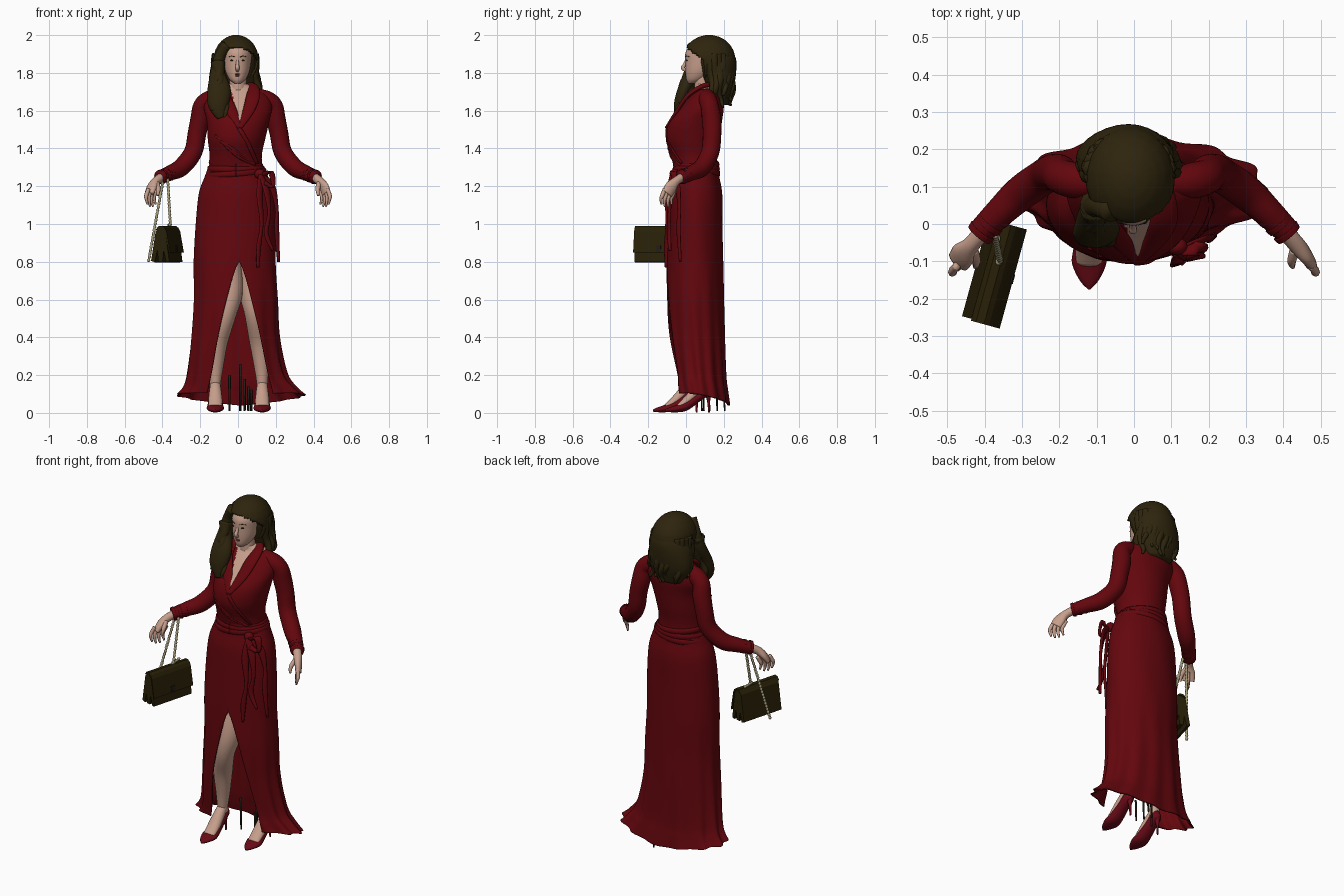
import bpy, bmesh, math, random
from mathutils import Vector, Matrix

random.seed(4)
cube = bpy.data.objects.get("Cube")
if cube:
    bpy.data.objects.remove(cube)


def material(name, r, g, b):
    m = bpy.data.materials.new(name)
    m.use_nodes = True
    m.diffuse_color = (r, g, b, 1)
    m.node_tree.nodes["Principled BSDF"].inputs["Base Color"].default_value = (r, g, b, 1)
    return m


RED = material("dress red", .125, .002, .004)
SKIN = material("skin", .57, .345, .26)
HAIR = material("dark brown hair", .027, .018, .004)
BAG = material("bag leather", .021, .014, .002)
GOLD = material("chain gold", .4, .35, .2)
SHOE = material("shoe red", .14, .003, .008)
LIP = material("lip red", .22, .04, .04)
DARK = material("dark trim", .015, .011, .007)


def add_object(name, verts, faces, mats, smooth=True):
    me = bpy.data.meshes.new(name)
    me.from_pydata(verts, [], faces)
    for m in mats:
        me.materials.append(m)
    bm = bmesh.new()
    bm.from_mesh(me)
    bmesh.ops.remove_doubles(bm, verts=bm.verts, dist=.00002)
    bmesh.ops.recalc_face_normals(bm, faces=bm.faces)
    bm.to_mesh(me)
    bm.free()
    if smooth:
        me.shade_smooth()
    ob = bpy.data.objects.new(name, me)
    bpy.context.collection.objects.link(ob)
    return ob


def spline(pts, steps):
    """Catmull-Rom through tuples of any length."""
    out = []
    for i in range(len(pts) - 1):
        quad = list(zip(pts[max(i - 1, 0)], pts[i], pts[i + 1], pts[min(i + 2, len(pts) - 1)]))
        for k in range(steps):
            t = k / steps
            out.append([b + .5 * t * (c - a + t * (2 * a - 5 * b + 4 * c - d + t * (3 * (b - c) + d - a)))
                        for a, b, c, d in quad])
    return out + [list(pts[-1])]


def grid(name, rows, mats, wrap=True, caps=True):
    n = len(rows[0])
    faces = [(i * n + j, i * n + (j + 1) % n, (i + 1) * n + (j + 1) % n, (i + 1) * n + j)
             for i in range(len(rows) - 1) for j in range(n if wrap else n - 1)]
    if caps:
        faces += [tuple(range(n)), tuple(range(len(rows) * n - n, len(rows) * n))]
    return add_object(name, [v for r in rows for v in r], faces, mats)


def tube(name, pts, mats, hint=(1, 0, 0), n=14, steps=5, level=False):
    """Loft through (x, y, z, radius along hint, radius across)."""
    path = spline([p if len(p) == 5 else (*p, p[3]) for p in pts], steps)
    rows = []
    for i, p in enumerate(path):
        c = Vector(p[:3])
        t = Vector(path[min(i + 1, len(path) - 1)][:3]) - Vector(path[max(i - 1, 0)][:3])
        t = Vector((0, 0, 1)) if level else t.normalized()
        u = Vector(hint)
        u = (u - u.dot(t) * t).normalized()
        v = t.cross(u)
        rows.append([c + u * max(p[3], .001) * math.cos(a) + v * max(p[4], .001) * math.sin(a)
                     for a in (2 * math.pi * k / n for k in range(n))])
    return grid(name, rows, mats)


def ball(name, loc, size, mat):
    bm = bmesh.new()
    bmesh.ops.create_uvsphere(bm, u_segments=20, v_segments=12, radius=1,
                              matrix=Matrix.Translation(loc) @ Matrix.Diagonal((*size, 1)))
    me = bpy.data.meshes.new(name)
    bm.to_mesh(me)
    bm.free()
    me.materials.append(mat)
    me.shade_smooth()
    ob = bpy.data.objects.new(name, me)
    bpy.context.collection.objects.link(ob)
    return ob


# Bodice with an open V neckline
torso = [(-.01, .055, 1.27, .143, .112), (-.012, .043, 1.36, .138, .123), (-.008, .036, 1.45, .152, .143),
         (0, .05, 1.54, .165, .14), (0, .085, 1.62, .18, .115), (0, .105, 1.68, .16, .085),
         (0, .11, 1.715, .10, .062), (0, .1, 1.74, .052, .05)]
bodice = tube("bodice", torso, [RED, SKIN], n=128, steps=8, level=True)
for f in bodice.data.polygons:
    c = f.center
    if c.z > 1.715 or (c.y < .1 and abs(c.x - .01) < .25 * (c.z - 1.52)):
        f.material_index = 1
torso_rows = spline(torso, 12)


def front_y(x, z):
    r = min(torso_rows, key=lambda q: abs(q[2] - z))
    return r[1] - r[4] * math.sqrt(max(0, 1 - ((x - r[0]) / r[3]) ** 2))


# Lapels and wrap folds lying on the bodice
def draped(name, pts, width):
    tube(name, [(x, front_y(x, z), z, width, .006) for x, z in pts], [RED], n=10)


for s, side in ((1, "left"), (-1, "right")):
    tube(side + "_lapel", [(.01, front_y(.01, 1.51) - .004, 1.51, .012, .008),
                           (.01 + s * .045, front_y(.05, 1.6) - .006, 1.6, .03, .01),
                           (s * .08, .01, 1.68, .036, .012), (s * .08, .09, 1.73, .024, .014),
                           (s * .03, .155, 1.735, .012, .02)], [RED])
draped("wrap_edge", [(-.06, 1.6), (.01, 1.5), (.06, 1.41), (.1, 1.32)], .012)
for k in range(3):
    draped("wrap_fold", [(-.12 + .03 * k, 1.47 - .03 * k), (-.03 + .02 * k, 1.4 - .025 * k), (.09, 1.31)], .009)

# Floor length skirt with a front slit and flared, rippled hem: cx, cy, z, rx, ry
skirt = [(-.01, .055, 1.32, .139, .114), (-.008, .054, 1.25, .168, .122), (-.01, .053, 1.16, .198, .138),
         (-.012, .05, 1, .213, .143), (-.017, .048, .8, .217, .15), (-.012, .048, .6, .222, .152),
         (-.015, .055, .4, .232, .15), (-.006, .07, .2, .262, .142), (.008, .08, .12, .295, .142),
         (.015, .088, .065, .335, .142)]
rows = []
for cx, cy, z, rx, ry in spline(skirt, 7):
    drop = max(0, (.8 - z) / .73)
    gap = .175 * drop ** .75
    a0 = math.asin((.006 + gap - cx) / rx)
    a1 = 2 * math.pi + math.asin((.006 - gap - cx) / rx)
    row = []
    for k in range(121):
        a = a0 + (a1 - a0) * k / 120
        w = 1 + .035 * drop * math.sin(13 * a) + .006 * math.sin(7 * a + 9 * z)
        row.append((cx + rx * w * math.sin(a), cy - ry * w * math.cos(a),
                    z + drop ** 6 * (.03 * abs(math.sin(a)) + .025 * math.cos(a))))
    rows.append(row)
skirt_ob = grid("skirt", rows, [RED], wrap=False, caps=False)
skirt_ob.modifiers.new("cloth", "SOLIDIFY").thickness = .006

# Sash, knot and hanging tails
for k in range(3):
    tilt = .012 * (k - 1)
    ring = [(-.01 + (.138 + .008 * k) * math.sin(a), .054 - (.116 + .002 * k) * math.cos(a),
             1.315 - .024 * k + tilt * math.sin(a), .017, .007)
            for a in (2 * math.pi * i / 24 for i in range(25))]
    tube("sash_wrap", ring, [RED], hint=(0, 0, 1), n=8, steps=2)
ball("sash_knot", (.115, -.06, 1.265), (.028, .024, .027), RED)
tails = [[(.12, -.075, 1.26), (.15, -.085, 1.18), (.165, -.088, 1.06), (.15, -.09, .95), (.185, -.085, .86)],
         [(.12, -.075, 1.26), (.115, -.095, 1.15), (.125, -.1, 1.0), (.11, -.105, .88), (.105, -.105, .77)],
         [(.12, -.07, 1.26), (.18, -.045, 1.2), (.205, -.035, 1.08), (.205, -.04, .98), (.215, -.03, .8)],
         [(.13, -.075, 1.26), (.175, -.065, 1.27), (.185, -.07, 1.2), (.14, -.085, 1.22)]]
for t in tails:
    tube("sash_tail", [(*p, (.014, .024)[i % 2] * (1 - .12 * i), .008) for i, p in enumerate(t)],
         [RED], hint=(.8, .6, 0), n=10)

# Arms, cuffs and hands
for s, side in ((1, "left"), (-1, "right")):
    def m(pts):
        return [(s * p[0], *p[1:]) for p in pts]
    tube(side + "_sleeve", m([(.09, .11, 1.685, .035), (.15, .115, 1.658, .048), (.19, .125, 1.625, .047),
                              (.2, .135, 1.56, .051), (.217, .138, 1.48, .049), (.238, .128, 1.38, .048),
                              (.3, .085, 1.3, .047), (.36, .03, 1.27, .04), (.415, -.025, 1.245, .034)]),
         [RED], hint=(0, 1, 0), n=20)
    for k in range(3):
        d = .022 * k
        tube(side + "_cuff_fold", m([(.415 - d, -.03 + d, 1.247 + d * .4, .037),
                                     (.405 - d, -.018 + d, 1.25 + d * .4, .04)]), [RED], hint=(0, 1, 0))
    tube(side + "_palm", m([(.405, -.02, 1.248, .024), (.435, -.055, 1.225, .023), (.456, -.08, 1.195, .034, .02),
                            (.47, -.1, 1.16, .033, .016)]), [SKIN], hint=(-.5, .8, .2))
    for k in range(4):
        x, y, j = .482 - .014 * k, -.118 + .018 * k, .006 * (k - 1.5) ** 2
        tube(side + "_finger", m([(x - .008, y + .006, 1.185, .011), (x + .004, y - .008, 1.15, .011),
                                  (x + .004, y - .014, 1.12 + j, .009), (x - .004, y - .012, 1.09 + j, .005)]),
             [SKIN], hint=(0, 1, 0), n=8)
    tube(side + "_thumb", m([(.43, -.07, 1.215, .015), (.422, -.1, 1.185, .012), (.425, -.115, 1.15, .006)]),
         [SKIN], hint=(0, 1, 0), n=8)

# Legs, feet and pointed heels
legs = {"right": (-.12, -.035, [(-.075, .05, .88, .085), (-.045, -.01, .66, .072), (-.066, -.03, .52, .056)]),
        "left": (.128, .03, [(.08, .05, .88, .085), (.075, .02, .64, .066), (.087, .015, .52, .052)])}
for side, (x, y, thigh) in legs.items():
    tube(side + "_leg", thigh + [(x * .88, y + .045, .38, .053), (x * .97, y + .06, .25, .04),
                                 (x, y + .062, .165, .03), (x, y + .066, .125, .028)], [SKIN], n=20)
    tube(side + "_foot", [(x, y + .07, .16, .026), (x, y + .03, .12, .032, .028), (x, y - .02, .07, .037, .024),
                          (x, y - .07, .032, .035, .014)], [SKIN])
    tube(side + "_shoe", [(x, y + .1, .13, .012, .022), (x, y + .08, .12, .03, .03), (x, y + .03, .08, .035, .024),
                          (x, y - .03, .038, .042, .026), (x, y - .07, .024, .046, .021),
                          (x, y - .115, .016, .026, .013), (x, y - .14, .012, .003, .006)], [SHOE])
    tube(side + "_heel", [(x, y + .085, .11, .018), (x, y + .09, .06, .008), (x, y + .092, .002, .005)], [SHOE], n=8)
for x, y, top in ((-.045, .09, .2), (.012, .16, .26), (.035, .12, .18), (.055, .08, .14), (.07, .2, .12)):
    tube("hanging_strip", [(x, y, top, .007, .005), (x, y + .005, .01, .006, .005)], [DARK], n=6, steps=2)

# Head, neck and face
tube("neck", [(0, .095, 1.66, .06, .05), (0, .09, 1.72, .046, .046), (0, .09, 1.8, .045, .046)], [SKIN], level=True)
tube("head", [(-.003, .035, 1.745, .018, .022), (-.003, .052, 1.765, .042, .05), (-.003, .072, 1.805, .062, .075),
              (-.003, .09, 1.86, .072, .094), (-.003, .096, 1.91, .074, .098), (-.003, .105, 1.95, .06, .08),
              (-.003, .11, 1.975, .03, .045)], [SKIN], n=32, level=True)
tube("nose", [(-.003, .004, 1.875, .006), (-.003, -.007, 1.845, .009), (-.003, -.017, 1.826, .011),
              (-.003, .002, 1.812, .009)], [SKIN], n=10)
for s in (-1, 1):
    ball("eye", (-.003 + s * .029, .005, 1.866), (.01, .005, .004), DARK)
    tube("eyebrow", [(-.003 + s * .014, -.002, 1.884, .002), (-.003 + s * .03, .003, 1.889, .002),
                     (-.003 + s * .047, .017, 1.885, .0015)], [HAIR], hint=(0, 0, 1), n=6)
for z, w in ((1.793, .018), (1.785, .015)):
    ball("lip", (-.003, .006, z), (w, .011, .005), LIP)

# Hair: cap cut away around the face, back volume and wavy locks
cap = ball("hair_cap", (-.01, .122, 1.87), (.118, .138, .13), HAIR)
bm = bmesh.new()
bm.from_mesh(cap.data)
bmesh.ops.subdivide_edges(bm, edges=bm.edges[:], cuts=2, use_grid_fill=True, smooth=1)
cut = [f for f in bm.faces if f.calc_center_median().y < .1
       and f.calc_center_median().z < 1.94 - .8 * max(f.calc_center_median().y, 0)]
bmesh.ops.delete(bm, geom=cut, context="FACES")
bm.to_mesh(cap.data)
bm.free()
cap.modifiers.new("body", "SOLIDIFY").thickness = .012
tube("hair_back", [(-.01, .15, 1.95, .07, .07), (-.012, .155, 1.88, .112, .108), (-.02, .168, 1.8, .13, .097),
                   (-.022, .18, 1.71, .128, .07), (-.02, .185, 1.63, .075, .042)], [HAIR], n=28, level=True)


def lock(x, y, top, bottom, radius, lean=0, push=0, waves=1.6):
    phase = random.uniform(0, 6.3)
    pts = []
    for k in range(9):
        t = k / 8
        swing = .016 * t * math.sin(phase + waves * 6.28 * t)
        pts.append((x + lean * t + swing, y + push * t + .012 * t * math.cos(phase + waves * 6.28 * t),
                    top + (bottom - top) * t, radius * (1.1 - .8 * t ** 3)))
    tube("hair_lock", pts, [HAIR], n=8, steps=3)


for k in range(15):
    a = math.pi * (-.08 + 1.16 * k / 14)
    lock(-.014 + .1 * math.cos(a), .148 + .08 * math.sin(a), 1.9, 1.635 + random.uniform(-.02, .05),
         .022, .022 * math.cos(a), .015)
for k in range(9):
    lock(-.095 - .012 * (k % 3), .06 - .012 * (k // 3), 1.86, 1.56 + .02 * (k % 4), .024,
         -.03 + .045 * (k % 3), -.085, 1.8)
tube("front_hair_sweep", [(-.06, .035, 1.95, .03), (-.098, .05, 1.88, .03), (-.108, .035, 1.8, .04, .035),
                          (-.1, -.01, 1.71, .062, .035), (-.105, -.035, 1.63, .054, .03),
                          (-.09, -.05, 1.56, .02, .012)], [HAIR])

# Handbag: pleated profile pushed along a slanted axis, with flap and clasp
axis = Vector((.07, .255, 0))
across = Vector((.964, -.265, 0))
start = Vector((-.412, -.26, 0))


def prism(name, profile, t0, t1, mat):
    n = len(profile)
    verts = [start + axis * t + across * c + Vector((0, 0, z)) for t in (t0, t1) for c, z in profile]
    faces = [(k, (k + 1) % n, n + (k + 1) % n, n + k) for k in range(n)]
    add_object(name, verts, faces + [tuple(range(n)), tuple(range(n, 2 * n))], [mat], False)


prism("bag_body", [(-.05, .805), (-.025, .96), (-.008, .98), (.012, .98), (.028, .96), (.05, .8), (.034, .797),
                   (.018, .86), (.012, .8), (-.01, .8), (-.016, .86), (-.03, .797)], 0, 1, BAG)
prism("bag_flap", [(.056, .85), (.036, .96), (.026, .98), (.012, .99), (-.01, .988), (-.024, .968),
                   (-.008, .975), (.012, .98), (.028, .96), (.048, .85)], -.02, 1.02, BAG)
prism("bag_clasp", [(.058, .855), (.054, .885), (.048, .885), (.05, .855)], .45, .55, DARK)

# Chain strap: strands of overlapping beads, swelling and narrowing along the path
for a, b in (((-.395, -.03, 1.24), (-.474, -.12, .8)), ((-.372, -.03, 1.24), (-.358, -.1, .99)),
             ((-.362, -.11, .995), (-.366, -.03, .995))):
    a, b = Vector(a), Vector(b)
    count = 2 * round((b - a).length / .018)
    tube("chain_strand", [(*a.lerp(b, k / count), (.0055, .009)[k % 2]) for k in range(count + 1)],
         [GOLD], hint=(1, .3, .1), n=8, steps=2)
